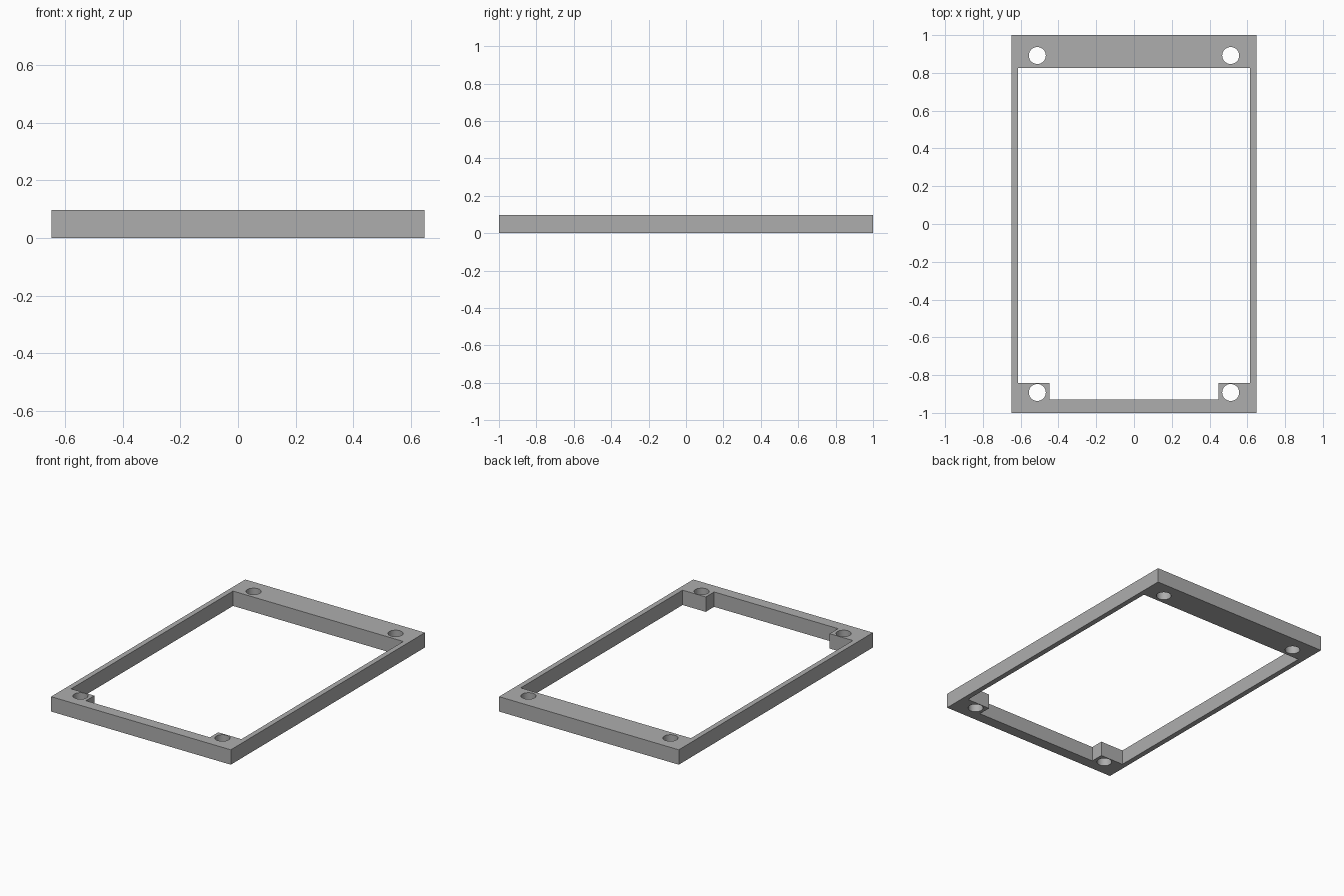
import bpy
import bmesh
from math import cos, sin, tau

cube = bpy.data.objects.get("Cube")
if cube:
    bpy.data.objects.remove(cube, do_unlink=True)

HEIGHT = 0.097
HALF_W, HALF_L = 0.648, 1.0
INNER_W, BACK_Y, FRONT_Y = 0.614, 0.826, -0.928
TAB_X, TAB_Y = 0.447, -0.842
HOLE_X, HOLE_Y, HOLE_R = 0.512, 0.892, 0.045

# Plain grey material
grey = bpy.data.materials.new("plain grey")
grey.use_nodes = True
colour = (0.42, 0.42, 0.42, 1)
grey.diffuse_color = colour
grey.node_tree.nodes["Principled BSDF"].inputs["Base Color"].default_value = colour

# Flat profile: outline, window and screw holes
profile = bpy.data.curves.new("frame", "CURVE")
profile.dimensions = "2D"
profile.fill_mode = "BOTH"
profile.extrude = HEIGHT / 2


def add_loop(points):
    spline = profile.splines.new("POLY")
    spline.points.add(len(points) - 1)
    for point, (x, y) in zip(spline.points, points):
        point.co = (x, y, 0, 1)
    spline.use_cyclic_u = True
    spline.use_smooth = False


add_loop([(-HALF_W, -HALF_L), (HALF_W, -HALF_L), (HALF_W, HALF_L), (-HALF_W, HALF_L)])

# Window with a square tab in each front corner
right_half = [(TAB_X, FRONT_Y), (TAB_X, TAB_Y), (INNER_W, TAB_Y), (INNER_W, BACK_Y)]
add_loop(right_half + [(-x, y) for x, y in reversed(right_half)])

# Screw holes
for sx in (-1, 1):
    for sy in (-1, 1):
        add_loop([(sx * HOLE_X + HOLE_R * cos(tau * i / 32),
                   sy * HOLE_Y + HOLE_R * sin(tau * i / 32)) for i in range(32)])

# Turn the profile into a solid frame
profile.materials.append(grey)
frame = bpy.data.objects.new("frame", profile)
bpy.context.collection.objects.link(frame)
bpy.ops.object.select_all(action="DESELECT")
frame.select_set(True)
bpy.context.view_layer.objects.active = frame
bpy.ops.object.convert(target="MESH")
frame = bpy.context.object
frame.name = "frame"

bm = bmesh.new()
bm.from_mesh(frame.data)
bmesh.ops.remove_doubles(bm, verts=bm.verts, dist=0.0001)
bmesh.ops.translate(bm, verts=bm.verts, vec=(0, 0, HEIGHT / 2))
bmesh.ops.recalc_face_normals(bm, faces=bm.faces)
bm.to_mesh(frame.data)
bm.free()
bpy.ops.object.shade_smooth_by_angle()
